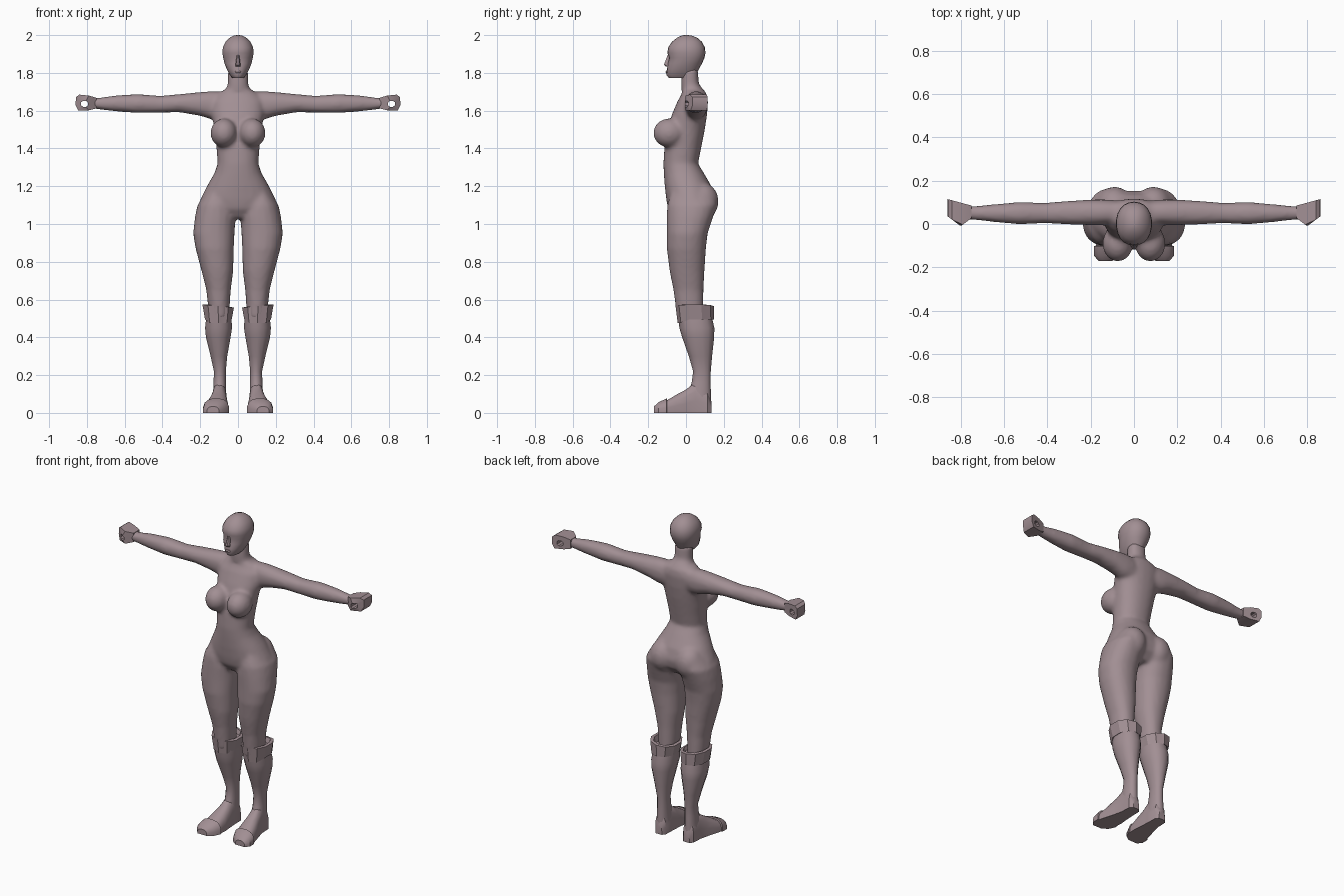
import bpy, bmesh, math
from mathutils import Matrix

mat = bpy.data.materials.new("mauve_grey")
mat.diffuse_color = (0.36, 0.275, 0.295, 1)


def loft(bm, rows, axis="z", n=16, p=2.2, sides=(1,), floor=None):
    """Skin rounded sections; each row is (position, a0, a1, b0, b1)."""
    for s in sides:
        rings = []
        for t, a0, a1, b0, b1 in rows:
            ring = []
            for i in range(n):
                ang = 2 * math.pi * (i + 0.5) / n
                c, d = math.cos(ang), math.sin(ang)
                a = (a0 + a1) / 2 + (a1 - a0) / 2 * math.copysign(abs(c) ** (2 / p), c)
                b = (b0 + b1) / 2 + (b1 - b0) / 2 * math.copysign(abs(d) ** (2 / p), d)
                x, y, z = {"z": (a, b, t), "x": (t, a, b), "y": (a, t, b)}[axis]
                if floor is not None:
                    z = max(z, floor)
                ring.append(bm.verts.new((x * s, y, z)))
            rings.append(ring)
        for r, q in zip(rings, rings[1:]):
            for i in range(n):
                j = (i + 1) % n
                bm.faces.new((r[i], r[j], q[j], q[i]))
        bm.faces.new(rings[0])
        bm.faces.new(rings[-1])


def ellipsoid(bm, centre, radii):
    for s in (1, -1):
        m = Matrix.Translation((centre[0] * s, centre[1], centre[2])) @ Matrix.Diagonal((*radii, 1))
        bmesh.ops.create_uvsphere(bm, u_segments=20, v_segments=12, radius=1, matrix=m)


def finish(bm, name, angle=40):
    bmesh.ops.recalc_face_normals(bm, faces=bm.faces[:])
    me = bpy.data.meshes.new(name)
    bm.to_mesh(me)
    bm.free()
    me.materials.append(mat)
    ob = bpy.data.objects.new(name, me)
    bpy.context.collection.objects.link(ob)
    bpy.context.view_layer.objects.active = ob
    ob.select_set(True)
    bpy.ops.object.shade_smooth_by_angle(angle=math.radians(angle))
    ob.select_set(False)
    return ob


BOTH = (1, -1)

# Body: torso, neck, thighs and arms fused into one smooth skin
bm = bmesh.new()
torso = [(1.03, .10, -.06, .10), (1.08, .18, -.095, .145), (1.13, .20, -.105, .155),
         (1.20, .165, -.113, .135), (1.27, .125, -.118, .095), (1.32, .108, -.12, .064),
         (1.40, .114, -.115, .08), (1.50, .125, -.10, .10), (1.58, .14, -.075, .112),
         (1.65, .14, -.045, .117), (1.69, .11, -.022, .11), (1.715, .062, -.024, .09),
         (1.74, .055, -.025, .068), (1.82, .054, -.022, .064)]
loft(bm, [(z, -w, w, f, b) for z, w, f, b in torso], n=24)
loft(bm, [(1.17, .06, .17, -.08, .15), (1.10, .02, .215, -.10, .165), (1.04, .012, .228, -.102, .145),
          (.95, .018, .238, -.102, .115), (.87, .022, .225, -.102, .106), (.75, .025, .193, -.087, .098),
          (.65, .038, .168, -.067, .093), (.50, .048, .152, -.047, .092)], n=20, sides=BOTH)
loft(bm, [(.08, 0, .11, 1.55, 1.702), (.14, -.006, .114, 1.553, 1.704), (.20, -.006, .113, 1.572, 1.699),
          (.31, -.002, .107, 1.591, 1.688), (.41, .003, .098, 1.589, 1.679), (.53, -.002, .102, 1.587, 1.688),
          (.64, .008, .092, 1.595, 1.682), (.74, .019, .083, 1.607, 1.668),
          (.79, .022, .083, 1.612, 1.668)], axis="x", sides=BOTH)
ellipsoid(bm, (.075, -.09, 1.482), (.071, .084, .077))   # bust
ellipsoid(bm, (.09, .085, 1.12), (.085, .088, .10))      # seat
body = finish(bm, "body")
mod = body.modifiers.new("fuse", "REMESH")
mod.mode = "VOXEL"
mod.voxel_size = 0.011
mod.use_smooth_shade = True
mod = body.modifiers.new("soften", "SMOOTH")
mod.factor = 0.5
mod.iterations = 8

# Head with brow, jaw, nose and lips
bm = bmesh.new()
head = [(1.772, .03, -.09, .04), (1.79, .045, -.104, .055), (1.82, .06, -.10, .068),
        (1.85, .072, -.097, .085), (1.88, .079, -.089, .098), (1.905, .083, -.099, .103),
        (1.935, .081, -.094, .10), (1.965, .066, -.074, .084), (1.987, .043, -.046, .058),
        (1.997, .022, -.024, .03), (2.0, .008, -.008, .012)]
loft(bm, [(z, -w, w, f, b) for z, w, f, b in head], n=22)
finish(bm, "head", 50)
bm = bmesh.new()
loft(bm, [(1.834, -.013, .013, -.108, -.08), (1.843, -.014, .014, -.118, -.08),
          (1.895, -.007, .007, -.098, -.08)], n=8)
finish(bm, "nose")
bm = bmesh.new()
loft(bm, [(1.797, -.010, .010, -.105, -.09), (1.804, -.018, .018, -.109, -.085),
          (1.812, -.010, .010, -.106, -.09)], n=8)
finish(bm, "lips")

# Fists: faceted blocks with a grip hole running front to back
outer = [(.75, 1.612), (.79, 1.602), (.845, 1.60), (.86, 1.63),
         (.858, 1.672), (.84, 1.685), (.79, 1.68), (.75, 1.668)]
inner = [(.795, 1.627), (.805, 1.62), (.82, 1.62), (.83, 1.628),
         (.83, 1.645), (.82, 1.652), (.805, 1.652), (.795, 1.643)]
bm = bmesh.new()
for s in BOTH:
    loops = []
    for outline, back in ((outer, 0), (inner, 0), (inner, 1), (outer, 1)):
        loops.append([bm.verts.new((s * x, .085 + .27 * (x - .75) if back else -.01 + .75 * abs(x - .8), z))
                      for x, z in outline])
    for k in range(4):
        r, q = loops[k], loops[(k + 1) % 4]
        for i in range(8):
            j = (i + 1) % 8
            bm.faces.new((r[i], r[j], q[j], q[i]))
finish(bm, "fists", 30)

# Boot shafts
bm = bmesh.new()
loft(bm, [(.54, .035, .165, -.045, .13), (.45, .03, .176, -.035, .15), (.40, .038, .171, -.02, .149),
          (.30, .056, .146, .015, .138), (.22, .064, .128, .038, .131), (.16, .063, .13, .03, .13),
          (.06, .06, .135, .0, .133)], n=14, sides=BOTH)
finish(bm, "boot_shafts", 50)

# Folded boot cuffs, dipping at the front
bm = bmesh.new()
loft(bm, [(.505, .045, .16, -.02, .135), (.495, .030, .178, -.044, .148), (.565, .018, .192, -.055, .148),
          (.568, .035, .172, -.045, .132), (.535, .045, .16, -.035, .12)], n=10, sides=BOTH)
for v in bm.verts:
    if v.co.z < .52 and v.co.y < -.02:
        v.co.z -= .018
    if v.co.z > .55:
        v.co.z += (abs(v.co.x) - .105) * .1
finish(bm, "boot_cuffs", 25)

# Feet: flat soles, toes turned outward, stepped toe cap
foot = [(.135, .075, .118, .06), (.115, .06, .135, .12), (.05, .058, .138, .165),
        (.0, .055, .15, .125), (-.05, .05, .165, .098), (-.10, .052, .178, .068),
        (-.102, .046, .186, .077), (-.145, .066, .186, .058), (-.17, .10, .165, .034)]
bm = bmesh.new()
loft(bm, [(y, a, b, -h * .7, h) for y, a, b, h in foot], axis="y", n=16, p=2.6, sides=BOTH, floor=0)
finish(bm, "feet", 35)
